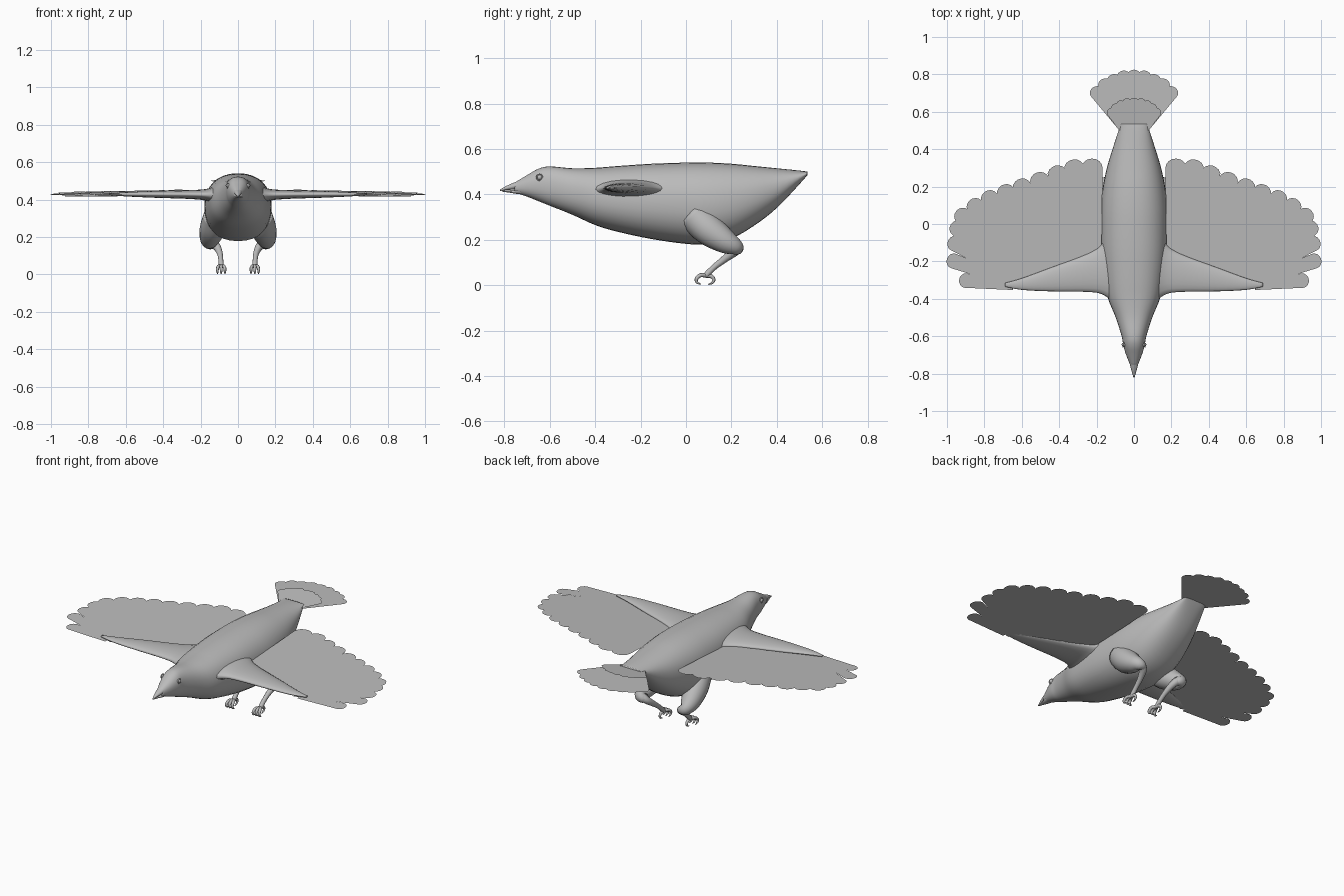
import bpy, bmesh, math
from mathutils import Vector

if "Cube" in bpy.data.objects:
    bpy.data.objects.remove(bpy.data.objects["Cube"])

grey = bpy.data.materials.new("plumage grey")
grey.diffuse_color = (0.5, 0.5, 0.5, 1)
grey.use_nodes = True
grey.node_tree.nodes["Principled BSDF"].inputs["Base Color"].default_value = grey.diffuse_color


def make(name, verts, faces, smooth=True, mirror=False, recalc=True):
    """Mesh object from geometry, optionally mirrored across x = 0."""
    me = bpy.data.meshes.new(name)
    bm = bmesh.new()
    vs = [bm.verts.new(v) for v in verts]
    for f in faces:
        bm.faces.new([vs[i] for i in f])
    if recalc:
        bmesh.ops.recalc_face_normals(bm, faces=bm.faces[:])
    for f in bm.faces:
        f.smooth = smooth
    bm.to_mesh(me)
    bm.free()
    me.materials.append(grey)
    ob = bpy.data.objects.new(name, me)
    bpy.context.collection.objects.link(ob)
    if mirror:
        m = ob.modifiers.new("mirror", 'MIRROR')
        m.use_mirror_merge = False
    return ob


def smooth_rows(rows, n):
    """Catmull-Rom interpolation through rows of numbers."""
    out = []
    for i in range(len(rows) - 1):
        a, b, c, d = (rows[max(0, min(len(rows) - 1, i + k))] for k in (-1, 0, 1, 2))
        for s in range(n):
            t = s / n
            out.append([0.5 * (2 * q + (r - p) * t + (2 * p - 5 * q + 4 * r - u) * t * t
                               + (3 * q - p - 3 * r + u) * t ** 3)
                        for p, q, r, u in zip(a, b, c, d)])
    return out + [list(rows[-1])]


def loft(name, rings, **kw):
    """Skin closed rings and cap both ends."""
    n, m = len(rings[0]), len(rings)
    faces = [(r * n + i, r * n + (i + 1) % n, (r + 1) * n + (i + 1) % n, (r + 1) * n + i)
             for r in range(m - 1) for i in range(n)]
    faces += [tuple(range(n)), tuple((m - 1) * n + i for i in range(n))]
    return make(name, [v for r in rings for v in r], faces, **kw)


def oval(n, power=2.0):
    """Unit superellipse."""
    pts = []
    for i in range(n):
        a = 2 * math.pi * i / n
        c, s = math.cos(a), math.sin(a)
        pts.append((math.copysign(abs(c) ** (2 / power), c),
                    math.copysign(abs(s) ** (2 / power), s)))
    return pts


def loft_y(name, rows, n=32, steps=4, power=2.0):
    """Rows: y, bottom z, top z, half width."""
    rings = [[(c * w, y, (lo + hi) / 2 + s * (hi - lo) / 2) for c, s in oval(n, power)]
             for y, lo, hi, w in smooth_rows(rows, steps)]
    return loft(name, rings)


def tube(name, rows, n=12, steps=4):
    """Mirrored tapering tube. Rows: x, y, z, radius."""
    pts = smooth_rows(rows, steps)
    rings = []
    for i, p in enumerate(pts):
        a, b = pts[max(0, i - 1)], pts[min(len(pts) - 1, i + 1)]
        t = (Vector(b[:3]) - Vector(a[:3])).normalized()
        u = (Vector((1, 0, 0)) - t * t.x).normalized()
        v = t.cross(u)
        rings.append([Vector(p[:3]) + (u * c + v * s) * p[3] for c, s in oval(n)])
    return loft(name, rings, mirror=True)


def feathers(name, items, height, mirror=False):
    """Flat rounded vanes. Items: root, tip, root half width, tip half width, lift."""
    verts, faces = [], []
    for root, tip, w0, w1, lift in items:
        r, t = Vector(root), Vector(tip)
        d = t - r
        length = d.length
        d.normalize()
        side = Vector((d.y, -d.x))
        cap = w1 * 0.9
        outline = [(0, -w0), (0, w0), (length * 0.55, w0 + (w1 - w0) * 0.62)]
        outline += [(length - cap + cap * math.sin(a), w1 * math.cos(a))
                    for a in [math.pi * k / 8 for k in range(9)]]
        outline.append((length * 0.55, -w0 - (w1 - w0) * 0.62))
        base = len(verts)
        for along, across in outline:
            p = r + d * along + side * across
            verts.append((p.x, p.y, height(p.x, p.y) + lift))
        faces.append(tuple(range(base, base + len(outline))))
    ob = make(name, verts, faces, smooth=False, mirror=mirror, recalc=False)
    # vanes face upward
    bm = bmesh.new()
    bm.from_mesh(ob.data)
    bm.normal_update()
    bmesh.ops.reverse_faces(bm, faces=[f for f in bm.faces if f.normal.z < 0])
    bm.to_mesh(ob.data)
    bm.free()
    return ob


# Body and head
loft_y("body", [
    (-0.755, 0.408, 0.452, 0.020), (-0.70, 0.39, 0.485, 0.042), (-0.65, 0.37, 0.513, 0.057),
    (-0.60, 0.35, 0.523, 0.066), (-0.50, 0.31, 0.515, 0.098), (-0.40, 0.265, 0.517, 0.138),
    (-0.30, 0.235, 0.525, 0.158), (-0.15, 0.203, 0.535, 0.175), (0.0, 0.182, 0.54, 0.18),
    (0.10, 0.18, 0.54, 0.178), (0.20, 0.205, 0.535, 0.166), (0.30, 0.262, 0.525, 0.145),
    (0.40, 0.34, 0.515, 0.115), (0.50, 0.445, 0.505, 0.082), (0.535, 0.485, 0.50, 0.07)],
    power=2.25)

# Bill halves
loft_y("upper_bill", [(-0.82, 0.415, 0.421, 0.003), (-0.79, 0.419, 0.438, 0.012),
                      (-0.75, 0.422, 0.455, 0.022), (-0.70, 0.425, 0.475, 0.030)], 16)
loft_y("lower_bill", [(-0.81, 0.412, 0.417, 0.003), (-0.78, 0.408, 0.418, 0.011),
                      (-0.75, 0.403, 0.420, 0.020), (-0.70, 0.398, 0.425, 0.030)], 16)

# Eyes: ball inside a lid ring
for sx, label in ((1, "left"), (-1, "right")):
    bpy.ops.mesh.primitive_uv_sphere_add(segments=16, ring_count=10, radius=0.012,
                                         location=(sx * 0.054, -0.645, 0.475))
    eye = bpy.context.object
    eye.name = label + "_eye"
    bpy.ops.object.shade_smooth()
    eye.data.materials.append(grey)
    bpy.ops.mesh.primitive_torus_add(major_segments=20, minor_segments=8, major_radius=0.013,
                                     minor_radius=0.003, location=(sx * 0.056, -0.645, 0.475),
                                     rotation=(0, math.pi / 2, sx * 0.2))
    lid = bpy.context.object
    lid.name = label + "_eyelid"
    bpy.ops.object.shade_smooth()
    lid.data.materials.append(grey)

# Wing arms. Rows: x, front y, back y, middle z, half thickness
arm = smooth_rows([(0.10, -0.43, 0.02, 0.42, 0.06), (0.165, -0.378, -0.10, 0.425, 0.033),
                   (0.25, -0.363, -0.16, 0.427, 0.024), (0.45, -0.36, -0.235, 0.428, 0.018),
                   (0.60, -0.352, -0.29, 0.428, 0.011), (0.69, -0.335, -0.315, 0.428, 0.004)], 4)
loft("wing_arm", [[(x, (f + b) / 2 + c * (b - f) / 2, z + s * h) for c, s in oval(20)]
                  for x, f, b, z, h in arm], mirror=True)

# Wing feathers, fanned from the arm
tips = [(.225, .35), (.325, .345), (.42, .312), (.52, .275), (.62, .238), (.71, .205),
        (.80, .17), (.88, .125), (.95, .07), (.978, .0), (.992, -.085), (1.0, -.185),
        (.935, -.298)]
vanes = []
for i, tip in enumerate(tips):
    t = i / (len(tips) - 1)
    root = (0.215 + 0.43 * t, -0.25 - 0.085 * t)
    vanes.append((root, tip, 0.04 - 0.022 * t, 0.056 - 0.017 * t, 0.0012 * (i % 2) - 0.0006))
feathers("wing_feathers", vanes, lambda x, y: 0.435 + 0.05 * y, mirror=True)


# Tail fans
def fan(rows, root_y, spread, w0, w1):
    both = [(-x, y) for x, y in reversed(rows[1:])] + rows
    widest = rows[-1][0]
    return [((x / widest * spread, root_y), (x, y), w0, w1, 0.0008 * (i % 2))
            for i, (x, y) in enumerate(both)]


feathers("tail_feathers", fan([(0, .825), (.06, .82), (.117, .80), (.17, .775), (.22, .73)],
                              0.50, 0.055, 0.018, 0.036), lambda x, y: 0.484)
feathers("tail_coverts", fan([(0, .675), (.04, .672), (.077, .66), (.108, .642), (.135, .615)],
                             0.50, 0.055, 0.016, 0.024),
         lambda x, y: 0.488 + (y - 0.5) * 0.13)

# Legs: thigh into knee, then shin
tube("thigh", [(0.115, 0.03, 0.31, 0.07), (0.135, 0.10, 0.245, 0.070),
               (0.150, 0.17, 0.195, 0.055), (0.150, 0.215, 0.17, 0.038),
               (0.130, 0.225, 0.158, 0.026), (0.115, 0.215, 0.15, 0.012)], 20)
tube("shin", [(0.145, 0.225, 0.170, 0.026), (0.115, 0.215, 0.150, 0.022),
              (0.098, 0.170, 0.115, 0.016), (0.092, 0.125, 0.080, 0.013),
              (0.090, 0.090, 0.045, 0.013), (0.090, 0.085, 0.035, 0.008)])

# Curled toes: three forward, one back
for label, dx in (("inner", -0.02), ("middle", 0.0), ("outer", 0.02)):
    tube(label + "_toe", [(0.09, 0.09, 0.042, 0.010), (0.09 + dx * 0.7, 0.065, 0.044, 0.009),
                          (0.09 + dx, 0.047, 0.030, 0.008), (0.09 + dx, 0.048, 0.013, 0.006),
                          (0.09 + dx, 0.066, 0.004, 0.002)], 8)
tube("back_toe", [(0.09, 0.088, 0.042, 0.010), (0.09, 0.110, 0.040, 0.009),
                  (0.09, 0.123, 0.025, 0.007), (0.09, 0.115, 0.010, 0.005),
                  (0.09, 0.098, 0.003, 0.002)], 8)
